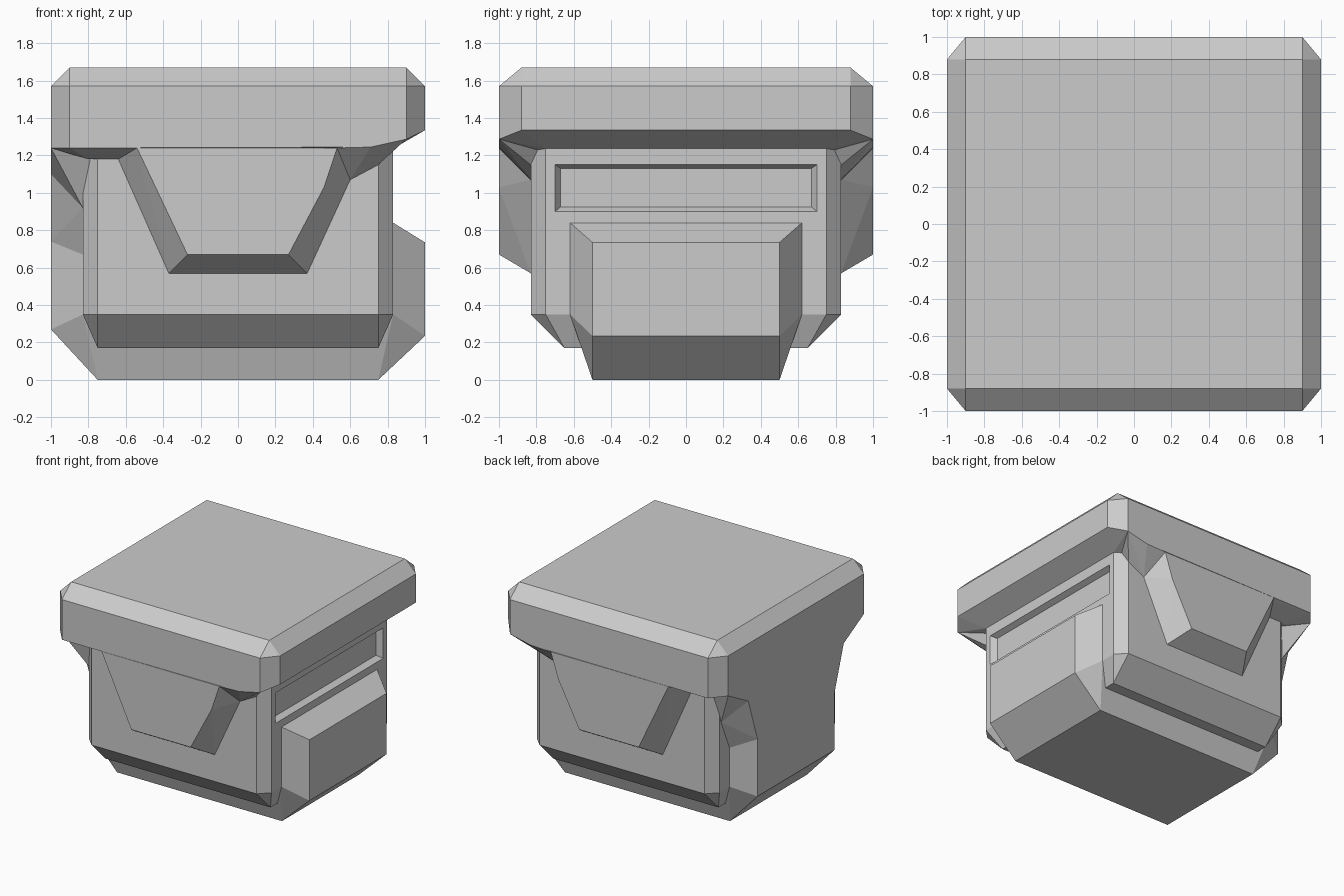
import bpy, bmesh, math

if "Cube" in bpy.data.objects:
    bpy.data.objects.remove(bpy.data.objects["Cube"])


def both(*pts):
    """Repeat points mirrored across y = 0."""
    return [(x, s * y, z) for x, y, z in pts for s in (-1, 1)]


def hull(name, pts):
    """Faceted convex solid around the given points."""
    me = bpy.data.meshes.new(name)
    bm = bmesh.new()
    for p in pts:
        bm.verts.new(p)
    res = bmesh.ops.convex_hull(bm, input=bm.verts)
    junk = {g for g in res["geom_interior"] + res["geom_unused"]
            if isinstance(g, bmesh.types.BMVert)}
    bmesh.ops.delete(bm, geom=list(junk), context='VERTS')
    bmesh.ops.dissolve_limit(bm, angle_limit=math.radians(1),
                             verts=bm.verts, edges=bm.edges)
    bmesh.ops.recalc_face_normals(bm, faces=bm.faces)
    bm.to_mesh(me)
    bm.free()
    ob = bpy.data.objects.new(name, me)
    bpy.context.collection.objects.link(ob)
    return ob


# Main body with chamfered corners and a sloped underside
ring = [(s * x, y) for s in (-1, 1) for x, y in ((.83, .75), (.75, .83))]
body = hull("body", both(*[(x, y, z) for z in (.35, 1.24) for x, y in ring],
                         (-.75, .65, .17), (.75, .65, .17)))

# Shallow slot on the right side
cutter = hull("slot_cutter", both(
    (.785, .67, .925), (.785, .67, 1.13), (.84, .707, .895), (.84, .707, 1.155)))
cutter.hide_render = True
cut = body.modifiers.new("slot", 'BOOLEAN')
cut.operation = 'DIFFERENCE'
cut.solver = 'EXACT'
cut.object = cutter
bpy.context.view_layer.objects.active = body
bpy.ops.object.modifier_apply(modifier=cut.name)
bpy.data.objects.remove(cutter)

# Overhanging lid, raised along its right edge
hull("lid", both(
    (-.9, .88, 1.67), (.9, .88, 1.67),
    (-.9, 1, 1.57), (.9, 1, 1.57), (-1, .88, 1.57), (1, .88, 1.57),
    (-1, .88, 1.24), (-.9, 1, 1.24), (.71, 1, 1.245),
    (.9, 1, 1.287), (1, .88, 1.335),
    (-.8, .83, 1.18), (.6, .83, 1.18), (.83, .75, 1.237)))

# Keel wrapping under the body and up both sides
hull("keel", both(
    (-1, .5, .74), (-1, .5, .27), (-.83, .62, .67), (-.83, .62, .35),
    (-.75, .5, 0), (.75, .5, 0),
    (1, .5, .235), (1, .5, .735), (.83, .62, .35), (.83, .62, .84)))

# Left panel flaring from the keel up to the lid
low = [(-1, .5, .74), (-.83, .62, .67)]
mid = [(-1, .62, 1.1), (-.83, .73, .92)]
top = [(-1, .88, 1.24), (-.79, .79, 1.18), (-.83, .75, 1.04)]
hull("left_panel_lower", both(*low, *mid))
hull("left_panel_upper", both(*mid, *top))

# Flaps on front and back, with the corner wedge beside each
for side, s in (("front", -1), ("back", 1)):
    hull(side + "_flap",
         [(x, s, z) for x, z in ((-.54, 1.24), (-.27, .67), (.27, .67),
                                 (.46, 1.03), (.53, 1.24))] +
         [(x, s * .83, z) for x, z in ((-.64, 1.18), (-.37, .57), (.37, .57),
                                       (.6, 1.07), (.6, 1.24))])
    hull(side + "_corner_wedge", [
        (.53, s, 1.24), (.71, s, 1.245), (.9, s, 1.287),
        (.4, s * .83, 1.2), (.6, s * .83, 1.07), (.75, s * .83, 1.15),
        (.79, s * .79, 1.237)])
